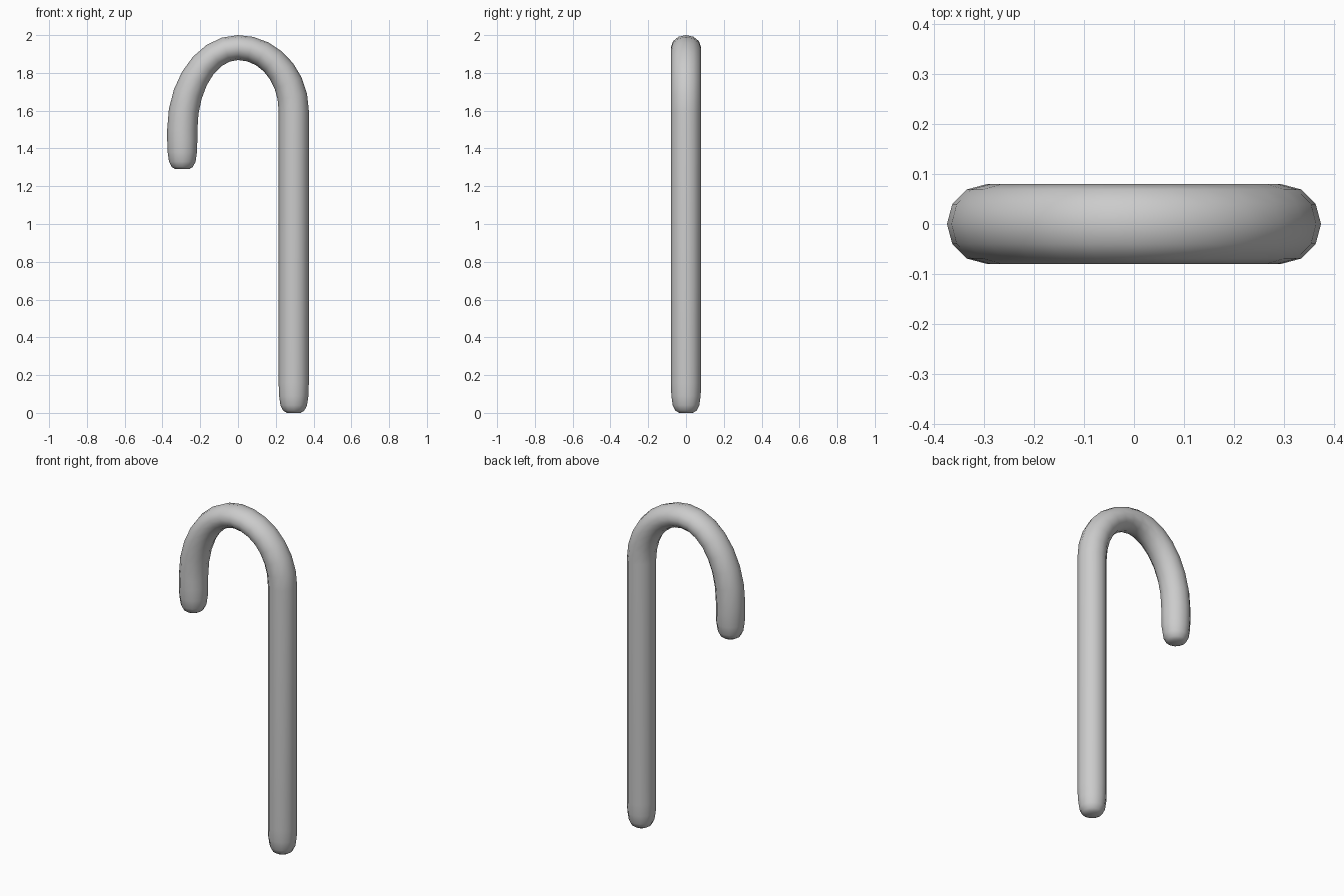
import bpy, bmesh
from math import sin, cos, pi
from mathutils import Vector

cube = bpy.data.objects.get("Cube")
if cube:
    bpy.data.objects.remove(cube, do_unlink=True)

SIDES = 12
RADIUS = 0.08
ARC_STEPS = 14
HALF_SPAN = 0.295
TOP = 1.934
SHAFT_TOP = 1.6     # where the shaft starts to bend
HOOK_START = 1.5    # where the bend ends above the hook tip
HOOK_TIP = 1.29

# Rounded end: distance from the tip and fraction of the full radius
END = [(0, 0.45), (0.012, 0.7), (0.04, 0.88), (0.09, 0.97), (0.16, 1)]

# Each ring: centre, in-plane direction, in-plane radius, depth radius
rings = []
for d, s in END:
    rings.append((Vector((HALF_SPAN, 0, d)), Vector((1, 0, 0)), RADIUS * s, RADIUS * s))

# Bend, taller on the hook side and slightly slimmer at the crown
for i in range(ARC_STEPS + 1):
    a = pi * i / ARC_STEPS
    base = SHAFT_TOP if a < pi / 2 else HOOK_START
    height = TOP - base
    centre = Vector((HALF_SPAN * cos(a), 0, base + height * sin(a)))
    outward = Vector((height * cos(a), 0, HALF_SPAN * sin(a))).normalized()
    rings.append((centre, outward, RADIUS - 0.014 * sin(a) ** 2, RADIUS))

# Hook tip
for d, s in reversed(END):
    rings.append((Vector((-HALF_SPAN, 0, HOOK_TIP + d)), Vector((-1, 0, 0)),
                  RADIUS * s, RADIUS * s))

# Skin the rings into one closed tube
bm = bmesh.new()
loops = []
for centre, outward, wide, deep in rings:
    loop = []
    for k in range(SIDES):
        t = 2 * pi * k / SIDES
        loop.append(bm.verts.new(centre + outward * wide * cos(t) + Vector((0, deep * sin(t), 0))))
    loops.append(loop)
for lower, upper in zip(loops, loops[1:]):
    for k in range(SIDES):
        n = (k + 1) % SIDES
        bm.faces.new((lower[k], lower[n], upper[n], upper[k]))
bm.faces.new(loops[0])
bm.faces.new(loops[-1])
bmesh.ops.recalc_face_normals(bm, faces=bm.faces)
for face in bm.faces:
    face.smooth = True

mesh = bpy.data.meshes.new("hooked_cane")
bm.to_mesh(mesh)
bm.free()
cane = bpy.data.objects.new("hooked_cane", mesh)
bpy.context.collection.objects.link(cane)

# Plain grey
grey = bpy.data.materials.new("light_grey")
grey.use_nodes = True
colour = (0.6, 0.6, 0.6, 1)
grey.diffuse_color = colour
grey.node_tree.nodes["Principled BSDF"].inputs["Base Color"].default_value = colour
mesh.materials.append(grey)
